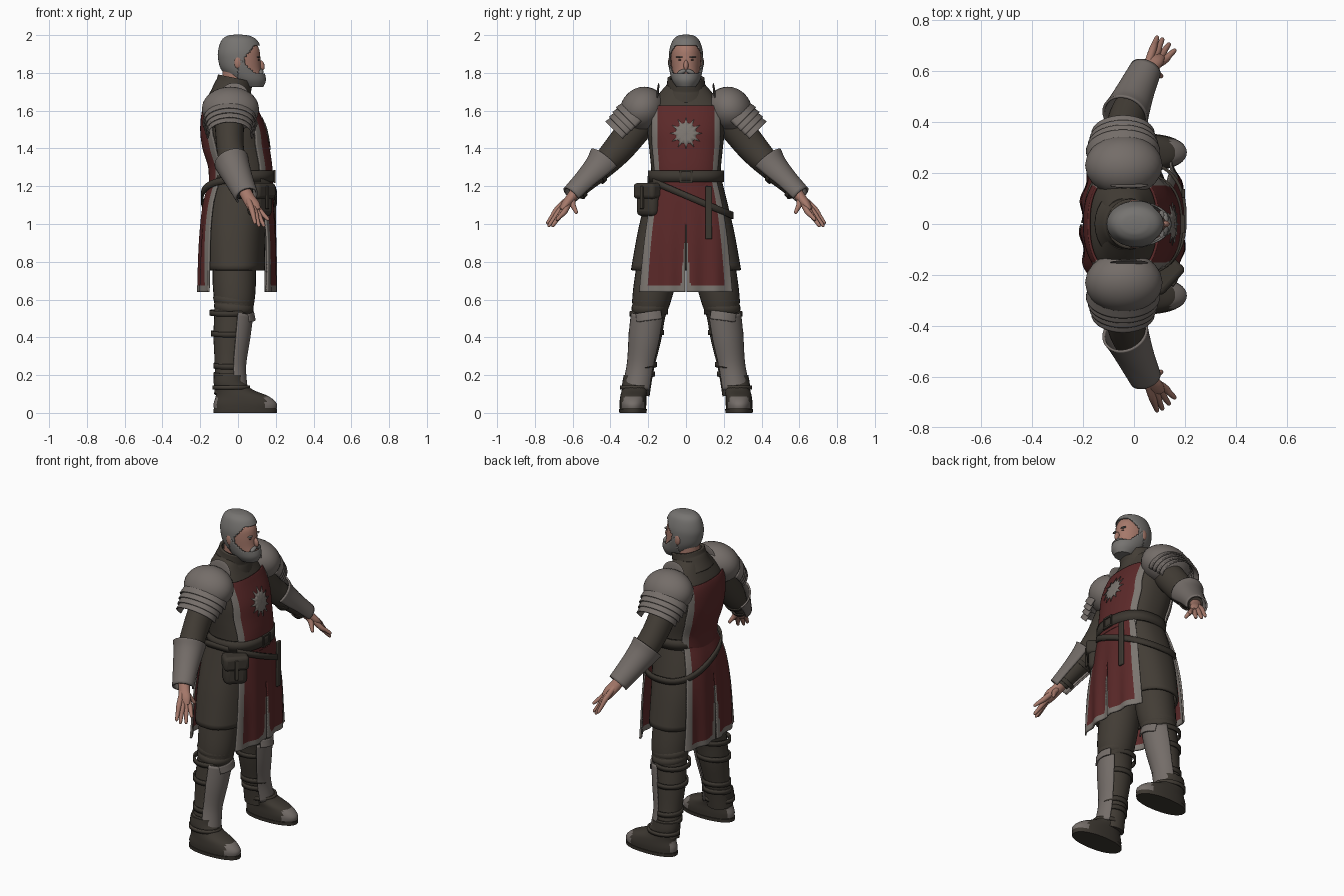
import bpy, bmesh, math
from mathutils import Vector, Matrix, Euler

if "Cube" in bpy.data.objects:
    bpy.data.objects.remove(bpy.data.objects["Cube"])


def material(name, *rgb):
    mat = bpy.data.materials.new(name)
    mat.use_nodes = True
    mat.diffuse_color = (*rgb, 1)
    shader = next(n for n in mat.node_tree.nodes if n.type == "BSDF_PRINCIPLED")
    shader.inputs["Base Color"].default_value = (*rgb, 1)
    shader.inputs["Roughness"].default_value = .8
    return mat


cloth = material("dark brown cloth", .055, .046, .036)
leather = material("dark leather", .045, .038, .03)
steel = material("dull steel", .175, .153, .14)
red = material("deep red cloth", .105, .022, .022)
trim = material("grey trim", .2, .18, .162)
skin = material("skin", .38, .19, .145)
hair = material("grey hair", .18, .172, .163)
dark = material("near black", .015, .013, .012)
made = []


def finish(name, bm, mats, mirror=False, thick=0, bevel=0):
    bmesh.ops.recalc_face_normals(bm, faces=bm.faces)
    mesh = bpy.data.meshes.new(name)
    bm.to_mesh(mesh)
    bm.free()
    for mat in mats if isinstance(mats, list) else [mats]:
        mesh.materials.append(mat)
    obj = bpy.data.objects.new(name, mesh)
    bpy.context.collection.objects.link(obj)
    if thick:
        mod = obj.modifiers.new("thickness", "SOLIDIFY")
        mod.thickness, mod.offset = thick, 0
    if bevel:
        mod = obj.modifiers.new("rounding", "BEVEL")
        mod.width, mod.segments = bevel, 3
    if mirror:
        obj.modifiers.new("mirror", "MIRROR").use_axis = (False, True, False)
    made.append(obj)


def smooth_rows(rows, k):
    """Resample rows of numbers along a smooth curve through them."""
    p, out = [Vector(r) for r in rows], []
    for i in range(len(p) - 1):
        a, b, c, d = p[max(i - 1, 0)], p[i], p[i + 1], p[min(i + 2, len(p) - 1)]
        for j in range(k):
            t = j / k
            out.append((b * 2 + (c - a) * t + (a * 2 - b * 5 + c * 4 - d) * t * t
                        + (b * 3 - a - c * 3 + d) * t ** 3) * .5)
    return out + [p[-1]]


def power_cos(angle, power):
    c, s = math.cos(angle), math.sin(angle)
    e = 2 / power
    return math.copysign(abs(c) ** e, c), math.copysign(abs(s) ** e, s)


def skin_grid(bm, grid, closed):
    verts = [[bm.verts.new(co) for co in row] for row in grid]
    n = len(grid[0])
    for a, b in zip(verts, verts[1:]):
        for j in range(n if closed else n - 1):
            bm.faces.new((a[j], a[(j + 1) % n], b[(j + 1) % n], b[j]))
    return verts


def sweep(name, rows, mats, n=28, k=5, flat=False, arc=None, power=2, cap=True, rule=None, **opts):
    """Rows are x, y, z, radius along x, radius across. The rule gives a material per face, or -1 to drop it."""
    rows = smooth_rows(rows, k)
    points = [Vector(r[:3]) for r in rows]
    grid = []
    for i, r in enumerate(rows):
        t = (points[min(i + 1, len(points) - 1)] - points[max(i - 1, 0)]).normalized()
        if flat:
            t = Vector((0, 0, 1))
        u = (Vector((1, 0, 0)) - t * t.x).normalized()
        v = t.cross(u)
        start, span = (math.radians(arc[0]), math.radians(arc[1] - arc[0])) if arc else (0, math.tau)
        ring = [power_cos(start + span * j / (n - 1 if arc else n), power) for j in range(n)]
        grid.append([points[i] + u * r[3] * c + v * r[4] * s for c, s in ring])
    bm = bmesh.new()
    verts = skin_grid(bm, grid, not arc)
    if cap and not arc:
        bm.faces.new(verts[0])
        bm.faces.new(verts[-1])
    for face in list(bm.faces) if rule else ():
        index = rule(face.calc_center_median())
        if index < 0:
            bm.faces.remove(face)
        else:
            face.material_index = index
    finish(name, bm, mats, **opts)


def ball(name, loc, size, mat, rot=(0, 0, 0), **opts):
    bm = bmesh.new()
    bmesh.ops.create_uvsphere(bm, u_segments=24, v_segments=16, radius=1,
                              matrix=Matrix.LocRotScale(Vector(loc), Euler(rot), Vector(size)))
    finish(name, bm, mat, **opts)


def box(name, loc, size, mat, rot=(0, 0, 0), **opts):
    bm = bmesh.new()
    bmesh.ops.create_cube(bm, size=1, matrix=Matrix.LocRotScale(Vector(loc), Euler(rot), Vector(size)))
    finish(name, bm, mat, **opts)


def band(name, centre, rx, ry, height, mat, tilt=0, power=2, **opts):
    x, y, z = centre
    ring = [power_cos(math.tau * j / 48, power) for j in range(48)]
    bm = bmesh.new()
    skin_grid(bm, [[(x + rx * c, y + ry * s, z - tilt * s + h) for c, s in ring]
                   for h in (-height / 2, height / 2)], True)
    finish(name, bm, mat, **opts)


def wrap_x(row, y, side, gap):
    z, cx, rx, ry = row[:4]
    return cx + side * (rx + gap) * max(0, 1 - abs(y / (ry + gap)) ** 2.4) ** (1 / 2.4)


def panel(name, rows, side, gap=0, slit=0, folds=0):
    """Cloth panel draped on rows of z, centre x, depth, width and half panel width."""
    cols, low, top = 61, rows[-1][0], rows[0][0]
    grid = []
    for r in rows:
        ys = [r[4] * (2 * j / cols - 1) for j in range(cols + 1)]
        drop = (top - r[0]) * folds
        grid.append([(wrap_x(r, y, side, gap) + drop * math.sin(y * 50), y, r[0]) for y in ys])
    bm = bmesh.new()
    skin_grid(bm, grid, False)
    for i, face in enumerate(list(bm.faces)):
        c, col = face.calc_center_median(), i % cols
        if c.z < slit and col == cols // 2:
            bm.faces.remove(face)
        elif min(col, cols - 1 - col) < 5 or slit and (c.z < low + .03 or abs(c.y) < (slit - c.z) * .08):
            face.material_index = 1
    finish(name, bm, [red, trim], thick=.01)


# Padded coat: body, collar and skirt
body = [(1.2, .015, .155, .18), (1.3, .012, .155, .185), (1.4, -.01, .163, .195), (1.5, -.025, .16, .205),
        (1.6, -.04, .135, .2), (1.68, -.04, .1, .15), (1.74, -.035, .08, .1)]
sweep("coat_body", [(cx, 0, z, rx, ry) for z, cx, rx, ry in body], cloth, n=48, flat=True, power=2.4)
sweep("collar", [(-.04, 0, 1.66, .11, .13), (-.03, 0, 1.71, .095, .1), (-.021, 0, 1.74, .088, .093),
                 (-.014, 0, 1.772, .086, .09)], cloth, cap=False, thick=.016)
sweep("coat_skirt", [(.01, 0, 1.24, .15, .18), (-.01, 0, 1.1, .16, .215), (-.02, 0, .95, .16, .25),
                     (-.02, 0, .755, .155, .285)], cloth, n=48, flat=True, power=2.4, cap=False, thick=.014)

# Tabard with grey borders and a sun emblem
drape = [(*r, min(.178, r[3] * .9)) for r in smooth_rows(body, 20) if r[0] < 1.63][::-1]
panel("tabard_chest", drape, 1, gap=.01)
panel("tabard_back", drape, -1, gap=.01)
hang = [(1.23, 0, .175, .21, .16), (1.1, 0, .185, .25, .19), (.9, 0, .195, .3, .22), (.64, 0, .195, .33, .245)]
panel("tabard_front_skirt", smooth_rows(hang, 16), 1, slit=.99, folds=.012)
shift = [.03, .004, -.004, -.01]
panel("tabard_back_skirt", smooth_rows([(z, s, *r) for (z, _, *r), s in zip(hang, shift)], 16), -1,
      slit=1.05, folds=.012)
bm = bmesh.new()
rings = []
for f in (.02, .3, .6, 1):
    ring = []
    for j in range(48):
        size = f * (.085 if j % 4 == 0 else .055)
        y, z = size * math.cos(math.tau * j / 48), 1.48 + size * math.sin(math.tau * j / 48)
        row = min(drape, key=lambda r: abs(r[0] - z))
        ring.append((wrap_x(row, y, 1, .018), y, z))
    rings.append(ring)
bm.faces.new(skin_grid(bm, rings, True)[0])
finish("sun_emblem", bm, trim, thick=.004)

# Belts, buckle and pouch
band("waist_belt", (.02, 0, 1.252), .166, .195, .06, leather, power=2.4, thick=.014)
band("hip_belt", (.005, .024, 1.14), .196, .222, .036, leather, tilt=.095, power=2.4, thick=.012)
box("belt_tongue", (.194, .12, 1.06), (.014, .036, .28), leather, bevel=.005)
for name, y, z in (("buckle_side", .03, 0), ("buckle_side", -.03, 0), ("buckle_bar", 0, .03), ("buckle_bar", 0, -.03)):
    box(name, (.193, y, 1.252 + z), (.012, .01 if y else .07, .07 if y else .01), leather)
turn = (0, 0, -.75)
box("pouch", (.115, -.195, 1.115), (.085, .135, .15), leather, turn, bevel=.03)
box("pouch_flap", (.12, -.198, 1.175), (.1, .145, .085), leather, turn, bevel=.02)
box("pouch_strap", (.155, -.234, 1.14), (.012, .022, .12), cloth, turn, bevel=.004)

# Head
def head_rows(grow):
    rows = [(.075, 1.728, .045, .036), (.052, 1.765, .081, .06), (.022, 1.82, .1, .074), (.012, 1.88, .106, .079),
            (.01, 1.925, .102, .075), (.007, 1.963, .082, .058), (.003, 1.984, .05, .034), (0, 1.99, .015, .01)]
    return [(x, 0, z + (grow if z > 1.95 else 0), a + grow, b + grow) for x, z, a, b in rows]


sweep("head", head_rows(0), skin, flat=True, n=48)
sweep("hair", head_rows(.009), hair, flat=True, n=64, k=10, thick=.006,
      rule=lambda c: 0 if c.z > 1.943 - max(0, .085 - c.x) * 1.3 or (c.x < .035 and c.z > 1.76) else -1)
sweep("beard", head_rows(.011), hair, flat=True, n=64, k=10, thick=.008,
      rule=lambda c: 0 if c.x > 0 and c.z < 1.797 + max(0, .09 - c.x) * .9 else -1)
sweep("neck", [(-.02, 0, 1.68, .066, .068), (-.016, 0, 1.84, .066, .064)], skin, flat=True)
ball("nose", (.123, 0, 1.84), (.017, .013, .028), skin, (0, -.3, 0))
ball("moustache", (.121, .02, 1.806), (.014, .028, .012), hair, (-.35, 0, 0), mirror=True)
ball("eye", (.107, .031, 1.868), (.007, .01, .003), dark, mirror=True)
ball("brow", (.108, .034, 1.884), (.011, .02, .004), hair, mirror=True)
ball("ear", (0, .085, 1.855), (.02, .01, .032), skin, mirror=True)

# Sleeves, forearm plates and shoulder armour
sweep("sleeve", [(-.045, .19, 1.6, .085, .085), (-.045, .29, 1.48, .075, .085), (-.04, .36, 1.395, .072, .08),
                 (-.02, .44, 1.31, .07, .068), (.04, .59, 1.165, .042, .042)], cloth, mirror=True)
sweep("forearm_plate", [(-.035, .425, 1.332, .088, .096), (-.02, .46, 1.293, .08, .08), (.01, .53, 1.225, .068, .062),
                        (.045, .605, 1.15, .058, .053)], steel, arc=(-220, 40), thick=.01, mirror=True)
for x, y, z, r in ((-.012, .47, 1.28, .066), (.025, .565, 1.19, .054)):
    sweep("forearm_strap", [(x, y, z, r, r), (x + .007, y + .016, z - .017, r, r)], leather,
          arc=(30, 150), thick=.008, mirror=True)
ball("shoulder_dome", (-.04, .23, 1.608), (.152, .124, .114), steel, (-.75, 0, 0), mirror=True)
ball("shoulder_flange", (-.02, .152, 1.68), (.075, .007, .068), steel, (.12, 0, 0), mirror=True)
for i in range(4):
    s = .035 + .031 * i
    a, b = s * .72, s * .69
    sweep(f"shoulder_lame_{i + 1}", [(-.043, .232 + a, 1.588 - b, .134 - .007 * i, .108 - .005 * i),
                                     (-.043, .262 + a, 1.558 - b, .142 - .007 * i, .115 - .005 * i)],
          steel, arc=(-195, 15), thick=.008, mirror=True)

# Hands: each finger runs on from the palm
wrist = Vector((.045, .6, 1.155))
sweep("palm", [(.035, .58, 1.175, .034, .03), (.058, .612, 1.133, .034, .027), (.08, .638, 1.1, .036, .024),
               (.094, .658, 1.07, .028, .014)], skin, mirror=True)
fingers = {"index": ((.115, .64, 1.07), (.163, .685, 1.02)), "middle": ((.102, .655, 1.063), (.14, .71, .985)),
           "ring": ((.088, .67, 1.068), (.113, .73, .985)), "little": ((.072, .68, 1.08), (.092, .737, 1)),
           "thumb": ((.08, .6, 1.105), (.11, .578, 1.055))}
for name, ends in fingers.items():
    knuckle, tip = map(Vector, ends)
    steps = [(wrist, .016), (knuckle, .0155), (knuckle.lerp(tip, .5), .012), (knuckle.lerp(tip, .9), .009), (tip, .003)]
    sweep(name + "_finger", [(*p, r, r) for p, r in steps], skin, n=12, k=4, mirror=True)

# Legs, shin plates, straps and boots
sweep("leg", [(-.02, .12, .95, .11, .11), (-.02, .16, .72, .115, .11), (-.02, .183, .6, .108, .102),
              (-.03, .197, .52, .096, .088), (-.042, .212, .4, .088, .082), (-.05, .237, .24, .073, .068),
              (-.05, .262, .1, .076, .07)], cloth, mirror=True)
for z, y, r in ((.6, .183, .104), (.56, .19, .1)):
    ball("knee_fold", (-.022, y, z), (r + .006, r, .06), cloth, (-.12, .1, 0), mirror=True)
sweep("shin_plate", [(-.03, .197, .52, .106, .094), (-.038, .213, .4, .098, .09), (-.046, .236, .25, .084, .076),
                     (-.046, .257, .13, .092, .08)], steel, arc=(-74, 50), thick=.01, mirror=True)
sweep("knee_plate", [(-.028, .196, .53, .108, .1), (-.026, .19, .485, .115, .1)], steel,
      arc=(-42, 38), thick=.01, mirror=True)
for z, y, r in ((.53, .196, .102), (.42, .21, .094), (.25, .234, .081), (.2, .244, .08)):
    band("shin_strap", (-.044, y, z), r, r - .005, .028, leather, tilt=.006, thick=.01, mirror=True)
sweep("boot", [(.038, .281, .015, .165, .069), (.038, .281, .05, .167, .071), (.022, .279, .088, .14, .069),
               (-.02, .272, .122, .1, .068), (-.045, .265, .16, .084, .072), (-.047, .257, .2, .08, .073)],
      [leather, steel], flat=True, n=40, power=2.2, mirror=True,
      rule=lambda c: 1 if .03 < c.z < .09 and (c.x > .145 or c.x < -.11) else 0)
sweep("boot_sole", [(.038, .281, 0, .168, .072), (.038, .281, .02, .169, .074)], leather, flat=True, n=40,
      power=2.2, mirror=True)
band("boot_strap", (-.035, .27, .135), .094, .074, .022, cloth, thick=.01, mirror=True)

# Smooth shading with sharp edges kept
bpy.ops.object.select_all(action="DESELECT")
for obj in made:
    obj.select_set(True)
bpy.context.view_layer.objects.active = made[0]
bpy.ops.object.shade_smooth_by_angle(angle=math.radians(40))
